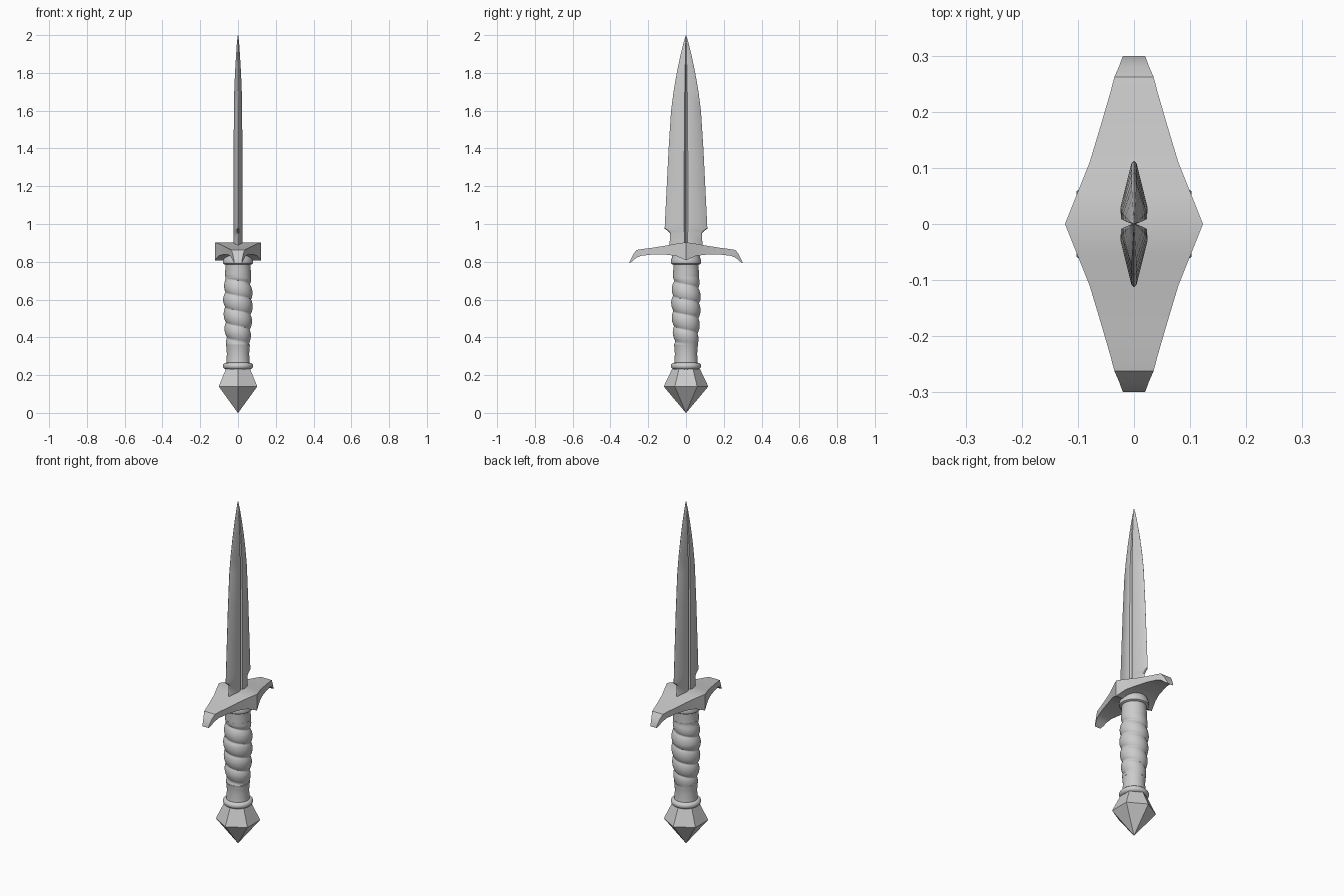
import bpy, bmesh, math
from math import sin, cos, pi

if "Cube" in bpy.data.objects:
    bpy.data.objects.remove(bpy.data.objects["Cube"])


def loft(name, rings, smooth=35):
    """Skin a list of equal-length vertex rings and cap both ends."""
    bm = bmesh.new()
    vs = [[bm.verts.new(p) for p in r] for r in rings]
    n = len(rings[0])
    for a, b in zip(vs, vs[1:]):
        for i in range(n):
            j = (i + 1) % n
            bm.faces.new((a[i], a[j], b[j], b[i]))
    bm.faces.new(vs[0][::-1])
    bm.faces.new(vs[-1])
    bmesh.ops.recalc_face_normals(bm, faces=bm.faces)
    me = bpy.data.meshes.new(name)
    bm.to_mesh(me)
    bm.free()
    ob = bpy.data.objects.new(name, me)
    bpy.context.collection.objects.link(ob)
    if smooth:
        bpy.ops.object.select_all(action='DESELECT')
        ob.select_set(True)
        bpy.context.view_layer.objects.active = ob
        bpy.ops.object.shade_smooth_by_angle(angle=math.radians(smooth))
    return ob


def lathe(name, profile, n=32, smooth=35):
    """Revolve (radius, z) pairs; first corner points along +y."""
    return loft(name, [[(r * sin(2 * pi * i / n), r * cos(2 * pi * i / n), z)
                        for i in range(n)] for r, z in profile], smooth)


def lerp_table(table, t):
    for (t0, v0), (t1, v1) in zip(table, table[1:]):
        if t <= t1:
            return v0 + (v1 - v0) * (t - t0) / (t1 - t0)
    return table[-1][1]


# Blade: (z, half width, half thickness), each section with a V fuller
blade = [(0.86, 0.09, 0.024), (0.91, 0.086, 0.024), (0.95, 0.085, 0.024),
         (0.965, 0.098, 0.024), (0.975, 0.113, 0.024), (1.0, 0.112, 0.024),
         (1.2, 0.102, 0.024), (1.4, 0.092, 0.023), (1.6, 0.079, 0.022),
         (1.7, 0.066, 0.020), (1.8, 0.049, 0.016), (1.9, 0.028, 0.010),
         (1.96, 0.013, 0.006), (2.0, 0.001, 0.001)]
rings = []
for z, w, t in blade:
    side = [(0.0, w), (0.2 * t, 0.95 * w), (t, 0.27 * w), (0.95 * t, 0.1 * w), (0.15 * t, 0)]
    right = side + [(x, -y) for x, y in side[-2::-1]]
    left = [(-x, y) for x, y in right[-2:0:-1]]
    rings.append([(x, y, z) for x, y in right + left])
loft("blade", rings, 30)

# Guard: (y, half width in x, bottom z, top z), mirrored across y = 0
arm = [(0.0, 0.123, 0.808, 0.903), (0.055, 0.101, 0.832, 0.895),
       (0.11, 0.079, 0.838, 0.885), (0.18, 0.058, 0.838, 0.874),
       (0.235, 0.042, 0.832, 0.867), (0.262, 0.035, 0.822, 0.862),
       (0.28, 0.027, 0.806, 0.838), (0.299, 0.02, 0.792, 0.80)]
arm = [(-y, w, b, t) for y, w, b, t in arm[:0:-1]] + arm
loft("guard", [[(-w, y, b), (w, y, b), (w, y, t), (-w, y, t)] for y, w, b, t in arm], 30)

# Grip: spiral wrap pressed into a swelling handle, fading out at both ends
body = [(0.35, 0.062), (0.42, 0.070), (0.5, 0.075), (0.6, 0.079),
        (0.66, 0.075), (0.72, 0.069)]
pitch, n, steps = 0.08, 40, 90
rings = []
for k in range(steps + 1):
    z = 0.345 + 0.385 * k / steps
    fade = min(1, (z - 0.345) / 0.03, (0.73 - z) / 0.03)
    ring = []
    for i in range(n):
        a = 2 * pi * i / n
        wave = abs(sin(pi * ((z - 0.36) / pitch + a / (2 * pi)))) ** 0.6
        r = max(0.058, lerp_table(body, z) - 0.012 * (1 - wave) * max(fade, 0))
        ring.append((r * cos(a), r * sin(a), z))
    rings.append(ring)
loft("grip_wrap", rings, 60)

# Plain ends of the grip, with a collar under the guard
lathe("grip_neck", [(0.066, 0.23), (0.062, 0.27), (0.059, 0.31), (0.061, 0.345), (0.064, 0.362)])
lathe("grip_top", [(0.067, 0.715), (0.069, 0.74), (0.066, 0.775), (0.068, 0.79)])
lathe("collar", [(0.07, 0.785), (0.078, 0.79), (0.08, 0.80), (0.078, 0.812), (0.07, 0.835)])

# Rounded ring above the pommel
bpy.ops.mesh.primitive_torus_add(location=(0, 0, 0.248), major_radius=0.062, minor_radius=0.018,
                                 major_segments=36, minor_segments=12)
ring = bpy.context.object
ring.name = "pommel_ring"
bpy.ops.object.shade_smooth()

# Six-sided faceted pommel
lathe("pommel", [(0.001, 0.0), (0.118, 0.14), (0.074, 0.232)], 6, 0)
